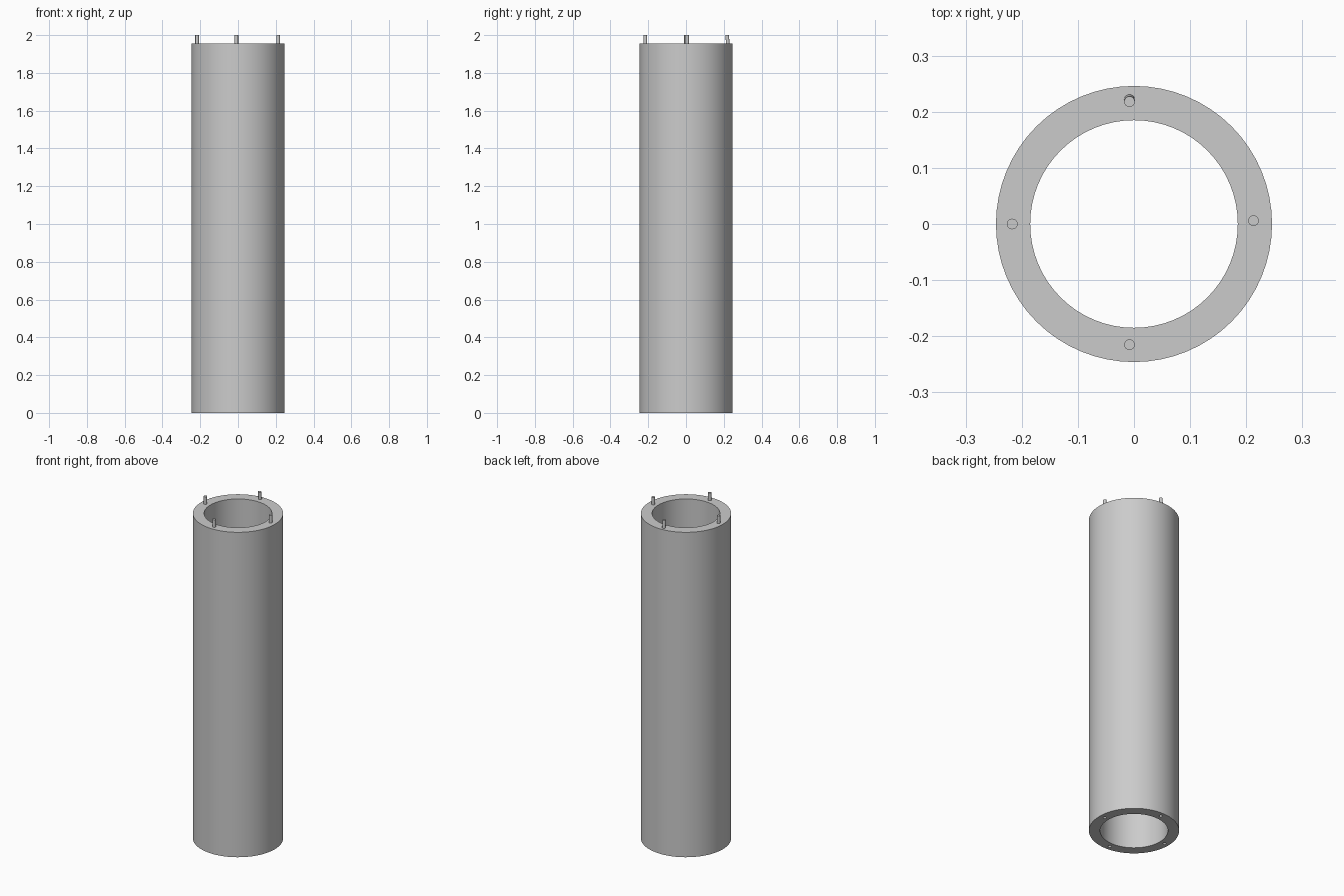
import bpy, bmesh
from math import radians
from mathutils import Matrix

OUTER, INNER, HEIGHT, TOP = 0.246, 0.185, 1.955, 2.0
PIN_R, HOLE_DEPTH, SIDES = 0.0095, 0.05, 64
PINS = {"left": (0.213, 0.006), "right": (-0.217, 0.0),
        "front": (-0.008, -0.215), "back": (-0.008, 0.218)}

cube = bpy.data.objects.get("Cube")
if cube:
    bpy.data.objects.remove(cube, do_unlink=True)

grey = bpy.data.materials.new("plain grey")
grey.use_nodes = True
colour = (0.6, 0.6, 0.6, 1)
grey.diffuse_color = colour
grey.node_tree.nodes["Principled BSDF"].inputs["Base Color"].default_value = colour


def cylinder(name, x, y, radius, bottom, top, sides):
    """Upright capped cylinder between two heights."""
    bm = bmesh.new()
    bmesh.ops.create_cone(bm, cap_ends=True, segments=sides, radius1=radius,
                          radius2=radius, depth=top - bottom,
                          matrix=Matrix.Translation((x, y, (top + bottom) / 2)))
    mesh = bpy.data.meshes.new(name)
    bm.to_mesh(mesh)
    bm.free()
    mesh.materials.append(grey)
    obj = bpy.data.objects.new(name, mesh)
    bpy.context.collection.objects.link(obj)
    return obj


def smooth(obj):
    bpy.ops.object.select_all(action='DESELECT')
    obj.select_set(True)
    bpy.context.view_layer.objects.active = obj
    bpy.ops.object.shade_smooth_by_angle(angle=radians(30))


def cut(target, cutter):
    """Subtract a hidden cutter from the target."""
    mod = target.modifiers.new(cutter.name, 'BOOLEAN')
    mod.operation, mod.solver, mod.object = 'DIFFERENCE', 'EXACT', cutter
    cutter.hide_render = True
    cutter.hide_viewport = True
    cutters.append(cutter)


# Hollow tube with blind sockets in its base
cutters = []
tube = cylinder("tube", 0, 0, OUTER, 0, HEIGHT, SIDES)
cut(tube, cylinder("bore_cutter", 0, 0, INNER, -0.1, TOP + 0.1, SIDES))
for side, (x, y) in PINS.items():
    cut(tube, cylinder(side + "_socket_cutter", x, y, PIN_R, -0.05, HOLE_DEPTH, 20))

# Bake the cuts, then drop the cutters
bpy.context.view_layer.update()
baked = bpy.data.meshes.new_from_object(
    tube.evaluated_get(bpy.context.evaluated_depsgraph_get()))
tube.modifiers.clear()
tube.data = baked
for cutter in cutters:
    bpy.data.objects.remove(cutter, do_unlink=True)
smooth(tube)

# Locating pins on the top rim; the back one leans slightly inward
for side, (x, y) in PINS.items():
    pin = cylinder(side + "_pin", x, y, PIN_R, HEIGHT - 0.01, TOP, 20)
    if side == "back":
        for v in pin.data.vertices:
            if v.co.z < HEIGHT:
                v.co.y += 0.004
    smooth(pin)
